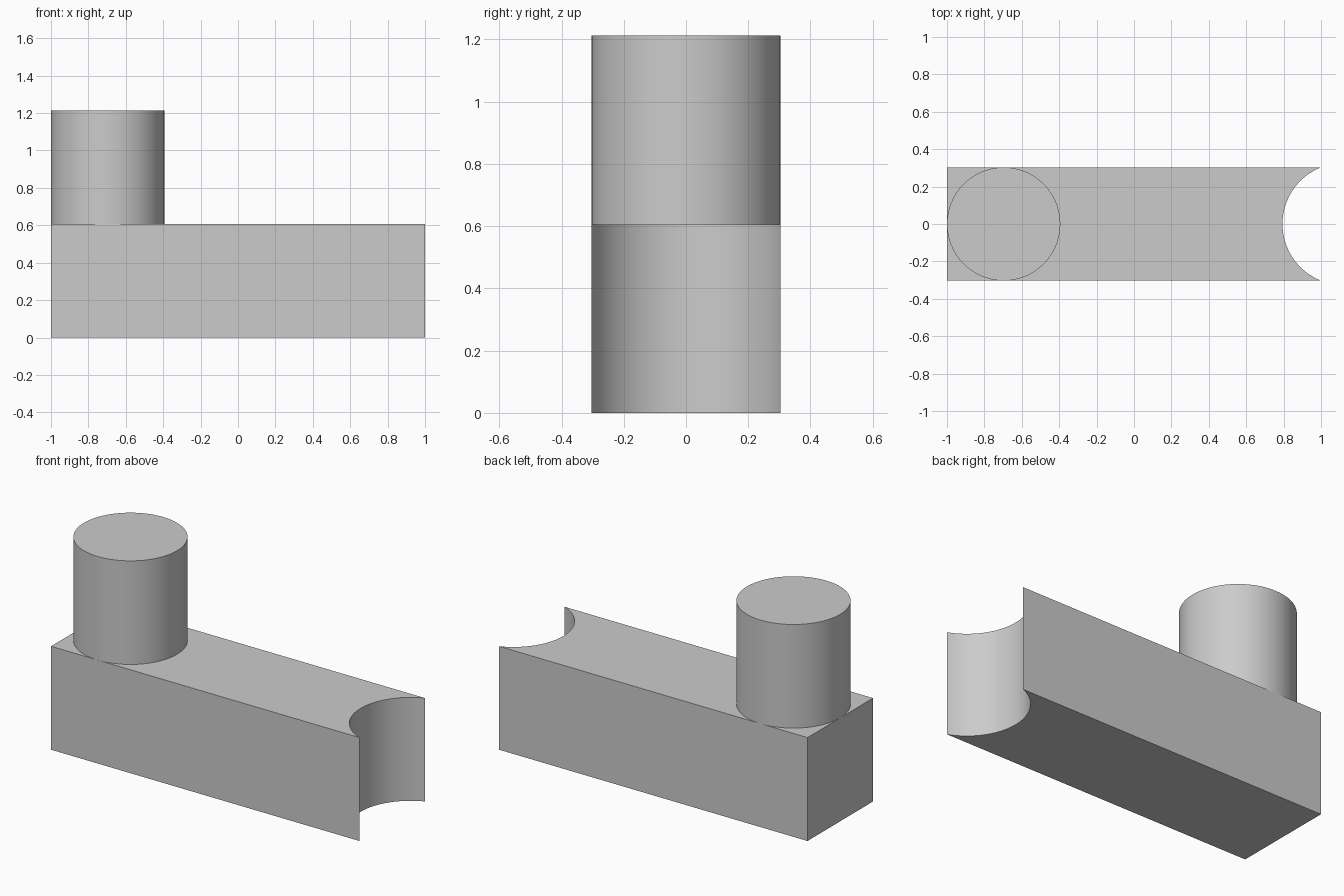
import bpy, bmesh, math

cube = bpy.data.objects.get("Cube")
if cube:
    bpy.data.objects.remove(cube)

HALF = 0.303            # half width of the bar, radius of the post
BAR_TOP = 0.606
POST_TOP = 1.213
NOTCH_R = 0.326         # radius of the concave end
NOTCH_X = 1.12

grey = bpy.data.materials.new("plain grey")
grey.use_nodes = True
colour = (0.6, 0.6, 0.6, 1)
grey.diffuse_color = colour
grey.node_tree.nodes["Principled BSDF"].inputs["Base Color"].default_value = colour


def extrude_profile(name, points, bottom, top):
    """Raise a counter-clockwise outline into a solid with crisp rims."""
    bm = bmesh.new()
    face = bm.faces.new([bm.verts.new((x, y, bottom)) for x, y in points])
    raised = bmesh.ops.extrude_face_region(bm, geom=[face], use_keep_orig=True)
    verts = [g for g in raised["geom"] if isinstance(g, bmesh.types.BMVert)]
    bmesh.ops.translate(bm, verts=verts, vec=(0, 0, top - bottom))
    bmesh.ops.recalc_face_normals(bm, faces=bm.faces)
    mesh = bpy.data.meshes.new(name)
    bm.to_mesh(mesh)
    bm.free()
    mesh.materials.append(grey)
    obj = bpy.data.objects.new(name, mesh)
    bpy.context.collection.objects.link(obj)
    bpy.ops.object.select_all(action='DESELECT')
    obj.select_set(True)
    bpy.context.view_layer.objects.active = obj
    bpy.ops.object.shade_smooth_by_angle(angle=math.radians(30))
    return obj


def arc(cx, radius, start, end, steps):
    angles = [start + (end - start) * i / steps for i in range(steps + 1)]
    return [(cx + radius * math.cos(a), radius * math.sin(a)) for a in angles]


# Bar with a concave right-hand end
spread = math.asin(HALF / NOTCH_R)
notch = arc(NOTCH_X, NOTCH_R, math.pi + spread, math.pi - spread, 48)
extrude_profile("notched_bar", [(-1, HALF), (-1, -HALF)] + notch, 0, BAR_TOP)

# Round post standing on the other end
circle = arc(HALF - 1, HALF, 0, 2 * math.pi, 96)[:-1]
extrude_profile("round_post", circle, BAR_TOP, POST_TOP)
